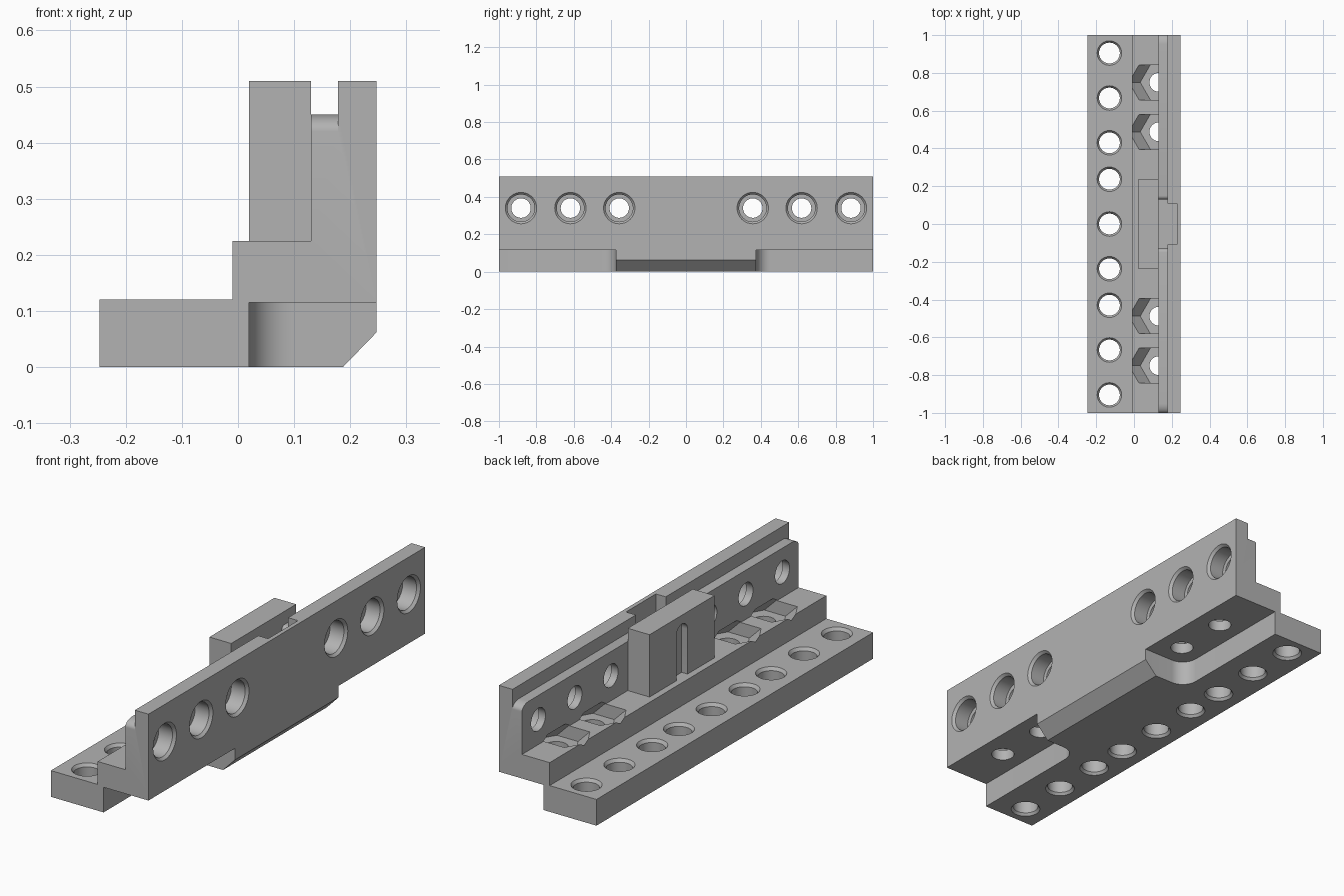
import bpy, bmesh, math
from mathutils import Vector

if "Cube" in bpy.data.objects:
    bpy.data.objects.remove(bpy.data.objects["Cube"])

grey = bpy.data.materials.new("plain grey")
grey.diffuse_color = (0.45, 0.45, 0.45, 1)
grey.use_nodes = True
grey.node_tree.nodes["Principled BSDF"].inputs["Base Color"].default_value = grey.diffuse_color


def mesh_object(name, bm):
    bmesh.ops.recalc_face_normals(bm, faces=bm.faces[:])
    me = bpy.data.meshes.new(name)
    bm.to_mesh(me)
    bm.free()
    ob = bpy.data.objects.new(name, me)
    bpy.context.collection.objects.link(ob)
    me.materials.append(grey)
    return ob


def loft(name, rings):
    """Closed solid through a list of equal-length point rings."""
    bm = bmesh.new()
    rows = [[bm.verts.new(p) for p in ring] for ring in rings]
    n = len(rows[0])
    for a, b in zip(rows, rows[1:]):
        for i in range(n):
            j = (i + 1) % n
            bm.faces.new((a[i], a[j], b[j], b[i]))
    bm.faces.new(rows[0][::-1])
    bm.faces.new(rows[-1])
    return mesh_object(name, bm)


def prism(name, pts, axis, lo, hi):
    """Extrude a 2D outline along axis: x takes (y,z), y takes (x,z), z takes (x,y)."""
    place = {"x": lambda u, v, d: (d, u, v),
             "y": lambda u, v, d: (u, d, v),
             "z": lambda u, v, d: (u, v, d)}[axis]
    return loft(name, [[place(u, v, d) for u, v in pts] for d in (lo, hi)])


def box(name, x0, x1, y0, y1, z0, z1):
    return prism(name, [(x0, y0), (x1, y0), (x1, y1), (x0, y1)], "z", z0, z1)


def arc(cx, cy, rx, ry, a0, a1, n=10):
    ang = [math.radians(a0 + (a1 - a0) * i / n) for i in range(n + 1)]
    return [(cx + rx * math.cos(a), cy + ry * math.sin(a)) for a in ang]


def bore(name, axis, u, v, profile, n=40):
    """Round cutter with (radius, distance) steps along x or z."""
    rings = []
    for r, d in profile:
        circle = [(u + r * math.cos(2 * math.pi * i / n),
                   v + r * math.sin(2 * math.pi * i / n)) for i in range(n)]
        rings.append([(d, a, b) if axis == "x" else (a, b, d) for a, b in circle])
    return loft(name, rings)


def boolean(target, tool, operation="DIFFERENCE"):
    mod = target.modifiers.new("cut", "BOOLEAN")
    mod.operation, mod.solver, mod.object = operation, "EXACT", tool
    bpy.context.view_layer.objects.active = target
    bpy.ops.object.modifier_apply(modifier=mod.name)
    bpy.data.objects.remove(tool, do_unlink=True)


# Long stepped bracket, with a chamfered lower edge
body = prism("bracket", [(-.247, 0), (.187, 0), (.247, .062), (.247, .51), (.178, .51),
                         (.178, .45), (.13, .45), (.13, .225), (-.01, .225),
                         (-.01, .12), (-.247, .12)], "y", -1, 1)

for s in (-1, 1):
    # Undercut at each end, with a filleted inner corner
    r = .075
    fillet = [(x, s * y) for x, y in arc(.02 + r, .375 + r, r, r, 180, 270)]
    boolean(body, prism("undercut", fillet + [(.3, s * .375), (.3, s * 1.1), (.02, s * 1.1)],
                        "z", -.1, .115))
    # Rounded end of the ledge
    curve = [(s * y, z) for y, z in arc(.95, .42, .05, .03, 0, 90)]
    boolean(body, prism("ledge_round", curve + [(s * .95, .48), (s * 1.05, .48), (s * 1.05, .42)],
                        "x", .1, .178))

# Lowered middle of the ledge, and the pocket behind it
boolean(body, prism("ledge_gap", [(-.13, .3), (.13, .3)] + arc(.15, .43, .02, .02, 180, 90, 5)
                    + [(.15, .48), (-.15, .48)] + arc(-.15, .43, .02, .02, 90, 0, 5),
                    "x", .1, .178))
boolean(body, box("wall_pocket", .17, .228, -.108, .108, .3, .6))

# Chamfered holes along the base
for y in (-.905, -.667, -.43, -.237, 0, .237, .43, .667, .905):
    boolean(body, bore("base_hole", "z", -.13, y,
                       [(.064, -.01), (.064, 0), (.055, .012), (.055, .106), (.065, .12), (.065, .14)]))

# Counterbored holes through the wall
for s in (-1, 1):
    for y in (.357, .618, .882):
        boolean(body, bore("wall_hole", "x", s * y, .34,
                           [(.052, .1), (.052, .165), (.073, .165), (.073, .235),
                            (.084, .247), (.084, .27)]))

# Leaning hexagonal nut pockets with screw holes below
for s in (-1, 1):
    for y in (.488, .75):
        rings = []
        for cx, z in ((.14, .165), (.06, .245)):
            rings.append([(cx + .107 * math.cos(i * math.pi / 3),
                           s * y + .107 * math.sin(i * math.pi / 3), z) for i in range(6)])
        boolean(body, loft("nut_pocket", rings))
        boolean(body, bore("screw_hole", "z", .132, s * y, [(.05, .05), (.05, .18)]))

# Centre block with an arched groove
block = box("centre_block", .02, .13, -.235, .235, .225, .51)
boolean(block, prism("groove", [(-.04, .2), (.04, .2)] + arc(0, .43, .04, .04, 0, 180, 14),
                     "x", 0, .05))

for ob in (body, block):
    bpy.ops.object.select_all(action="DESELECT")
    ob.select_set(True)
    bpy.context.view_layer.objects.active = ob
    bpy.ops.object.shade_smooth_by_angle(angle=math.radians(25))
